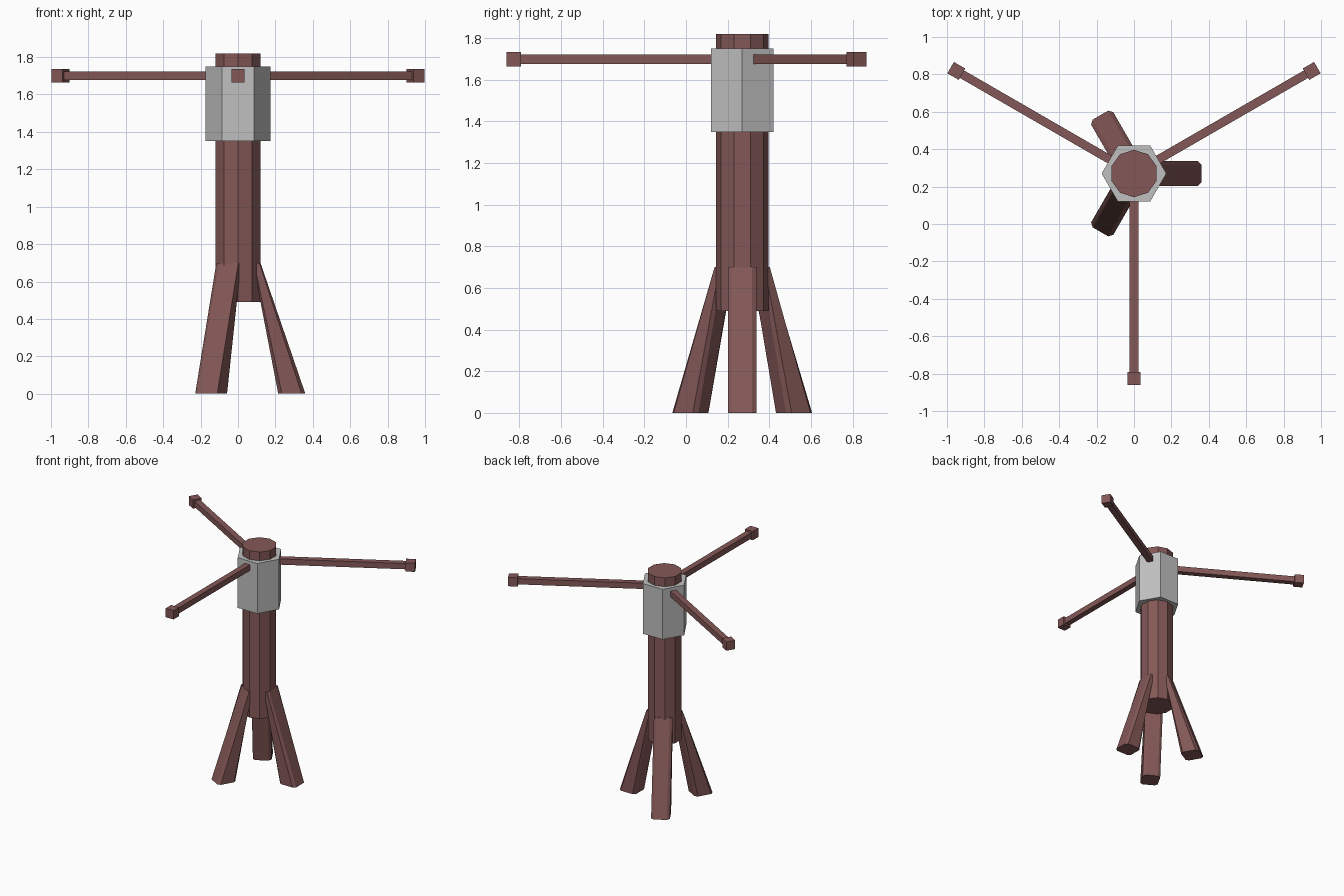
import bpy, bmesh, math
from mathutils import Matrix, Vector

if "Cube" in bpy.data.objects:
    bpy.data.objects.remove(bpy.data.objects["Cube"])

CENTRE = Vector((0, 0.27, 0))


def material(name, rgb):
    m = bpy.data.materials.new(name)
    m.diffuse_color = (*rgb, 1)
    m.use_nodes = True
    m.node_tree.nodes["Principled BSDF"].inputs["Base Color"].default_value = m.diffuse_color
    return m


brown = material("reddish brown", (0.23, 0.098, 0.095))
grey = material("light grey", (0.53, 0.53, 0.53))


def loft(name, rings, mat, angle=0.0):
    """Closed solid through rings of points, turned about the central axis."""
    bm = bmesh.new()
    loops = [[bm.verts.new(p) for p in ring] for ring in rings]
    n = len(loops[0])
    for a, b in zip(loops, loops[1:]):
        for i in range(n):
            j = (i + 1) % n
            bm.faces.new((a[i], a[j], b[j], b[i]))
    bm.faces.new(loops[0][::-1])
    bm.faces.new(loops[-1])
    bmesh.ops.recalc_face_normals(bm, faces=bm.faces)
    bm.transform(Matrix.Translation(CENTRE) @ Matrix.Rotation(angle, 4, 'Z'))
    me = bpy.data.meshes.new(name)
    bm.to_mesh(me)
    bm.free()
    me.materials.append(mat)
    ob = bpy.data.objects.new(name, me)
    bpy.context.collection.objects.link(ob)
    return ob


def polygon(n, r, z, start=0.0):
    return [(r * math.cos(start + math.tau * i / n),
             r * math.sin(start + math.tau * i / n), z) for i in range(n)]


def rectangle(x0, x1, half_y, z):
    return [(x0, -half_y, z), (x1, -half_y, z), (x1, half_y, z), (x0, half_y, z)]


def chamfered(x0, x1, half_y, z, cx, cy):
    """Rectangle with its four corners cut off."""
    return [(x0 + cx, -half_y, z), (x1 - cx, -half_y, z),
            (x1, -half_y + cy, z), (x1, half_y - cy, z),
            (x1 - cx, half_y, z), (x0 + cx, half_y, z),
            (x0, half_y - cy, z), (x0, -half_y + cy, z)]


# Central column and hexagonal collar
loft("column", [polygon(10, 0.127, z, math.pi / 2) for z in (0.49, 1.82)], brown)
loft("collar", [polygon(6, 0.173, z) for z in (1.35, 1.75)], grey)

for i in range(3):
    # Splayed leg, tapering up into the column
    loft(f"leg_{i + 1}", [chamfered(0.215, 0.36, 0.068, 0, 0.02, 0.02),
                          chamfered(0.08, 0.12, 0.068, 0.7, 0.006, 0.02)],
         brown, math.tau * i / 3)
    # Horizontal arm with a block at its tip
    turn = math.radians(30 + 120 * i)
    loft(f"arm_{i + 1}", [rectangle(0.10, 1.08, 0.023, z) for z in (1.677, 1.723)],
         brown, turn)
    loft(f"arm_tip_{i + 1}", [rectangle(1.062, 1.132, 0.035, z) for z in (1.665, 1.735)],
         brown, turn)
